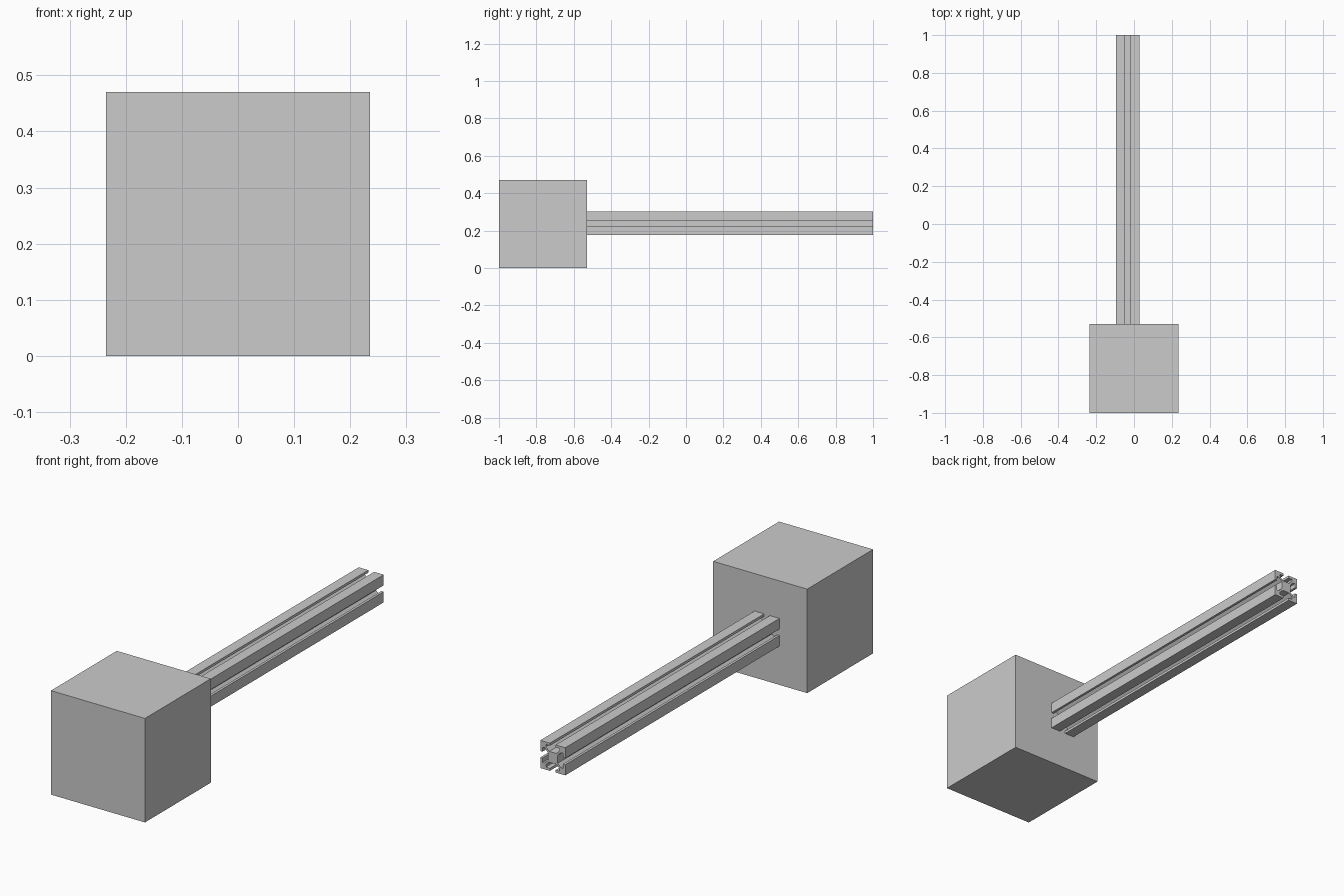
import bpy, bmesh
from mathutils import Matrix

if "Cube" in bpy.data.objects:
    bpy.data.objects.remove(bpy.data.objects["Cube"])

def make_object(name, bm):
    bmesh.ops.recalc_face_normals(bm, faces=bm.faces)
    mesh = bpy.data.meshes.new(name)
    bm.to_mesh(mesh)
    bm.free()
    obj = bpy.data.objects.new(name, mesh)
    bpy.context.collection.objects.link(obj)
    return obj

# Cube block at the front
SIZE = 0.47
bm = bmesh.new()
bmesh.ops.create_cube(bm, size=SIZE)
block = make_object("end_block", bm)
block.location = (0, -1 + SIZE / 2, SIZE / 2)

# Slotted rail: half of one T-slot side, mirrored and turned four times
H = 0.0625
half = [(0.0178, 0.0245), (0.0344, 0.041), (0.0344, 0.051),
        (0.0145, 0.051), (0.0145, H)]
side = [(-u, v) for u, v in reversed(half)] + half + [(H, H)]
profile = []
for _ in range(4):
    profile += side
    side = [(v, -u) for u, v in side]

bm = bmesh.new()
y0, y1 = -1 + SIZE, 1.0
cx, cz = -0.034, 0.238
face = bm.faces.new([bm.verts.new((cx + u, y0, cz + v)) for u, v in profile])
ext = bmesh.ops.extrude_face_region(bm, geom=[face], use_keep_orig=True)
verts = [g for g in ext["geom"] if isinstance(g, bmesh.types.BMVert)]
bmesh.ops.translate(bm, vec=(0, y1 - y0, 0), verts=verts)
make_object("slotted_rail", bm)
